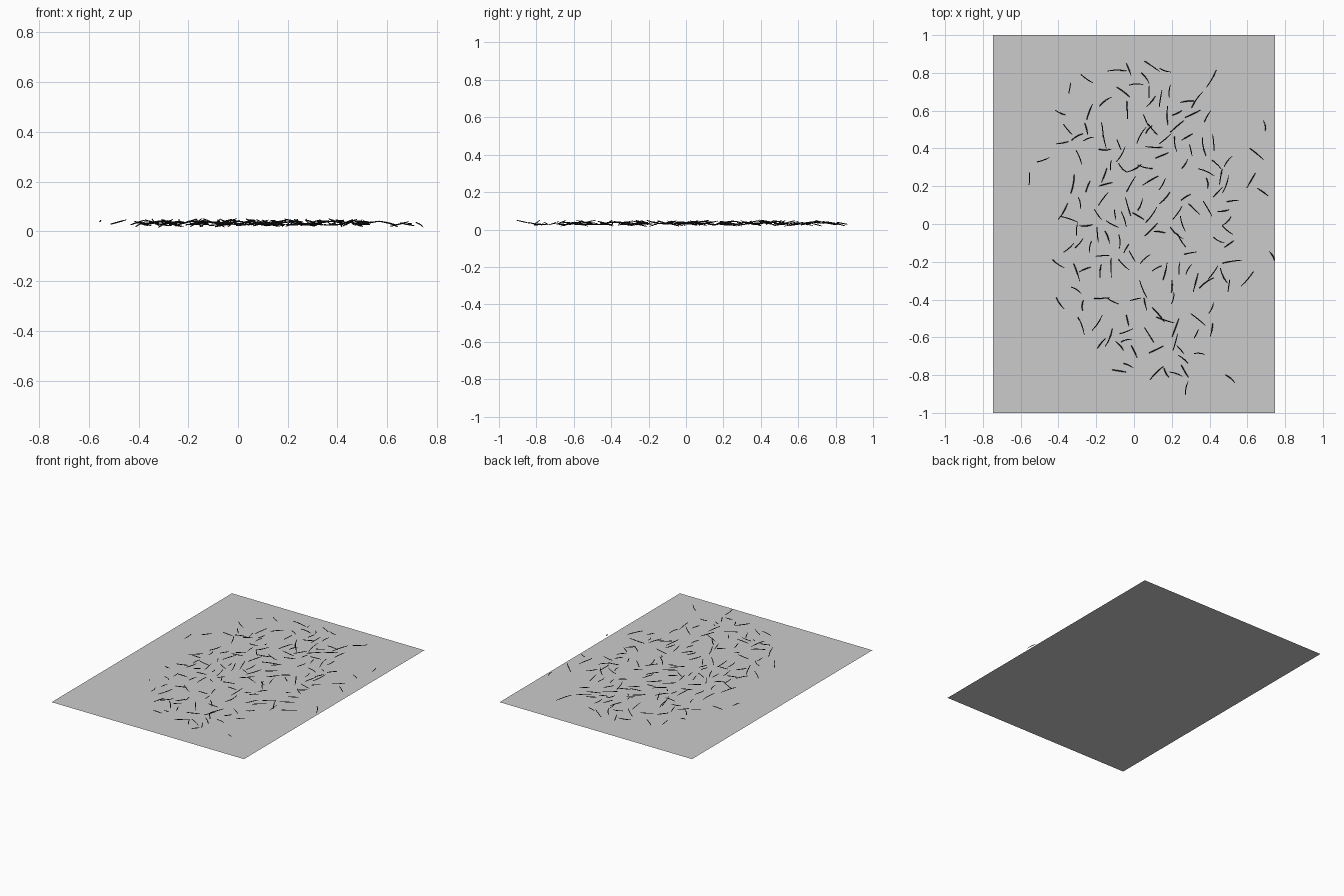
import bpy, bmesh, math, random
from mathutils import Vector

if "Cube" in bpy.data.objects:
    bpy.data.objects.remove(bpy.data.objects["Cube"])

rng = random.Random(7)

# flat ground sheet
bm = bmesh.new()
bmesh.ops.create_grid(bm, x_segments=1, y_segments=1, size=1.0)
bmesh.ops.scale(bm, vec=(0.747, 1, 1), verts=bm.verts)
me = bpy.data.meshes.new("ground_sheet")
bm.to_mesh(me)
bm.free()
bpy.context.collection.objects.link(bpy.data.objects.new("ground_sheet", me))

# most noticeable twigs: x, y, heading in degrees
KEY = [
    (-.25, .77, -35), (-.34, .72, 80), (.06, .77, -55), (.08, .70, 90), (.09, .65, 50),
    (-.09, .81, 0), (.41, .77, 60), (-.39, .59, -25), (.39, .57, 60), (-.35, .50, -50),
    (-.30, .46, 30), (-.24, .45, 20), (-.38, .43, 10), (-.17, .50, -85), (.08, .50, 50),
    (.10, .50, -50), (.04, .47, 60), (.28, .46, 30), (.42, .43, -85), (-.07, .37, 60),
    (.65, .37, -40), (.68, .17, -35), (.62, .23, 60), (.46, .25, 80), (.69, .52, -80),
    (.23, .06, 55), (-.19, .05, -55), (-.10, .05, -80), (-.29, -.10, 50), (-.04, -.13, 60),
    (-.01, -.17, -60), (.29, -.24, 60), (.20, -.33, 88), (.60, -.29, 50), (-.40, -.21, -35),
    (-.39, -.42, -55), (-.27, -.43, 85), (-.28, -.54, -70), (-.17, -.63, 50), (.33, -.58, 65),
    (.41, -.56, 80), (.28, -.87, 80), (.51, -.82, -40), (.27, -.78, -60), (.12, -.79, 45),
    (-.03, -.75, -25), (.73, -.17, -60), (-.48, .34, 20), (-.555, .24, 88),
]
twigs = [(x, y, a) for x, y, a in KEY]

# loose fill between them, within the scattered patch
while len(twigs) < 172:
    t, r = rng.uniform(0, math.tau), math.sqrt(rng.random())
    x, y = 0.08 + 0.46 * r * math.cos(t), 0.85 * r * math.sin(t)
    if min((x - p[0]) ** 2 + (y - p[1]) ** 2 for p in twigs) > 0.045 ** 2:
        twigs.append((x, y, rng.uniform(-90, 90)))


def add_twig(bm, x, y, heading, length):
    """Thin, slightly bent, tapering four-sided twig."""
    d = Vector((math.cos(heading), math.sin(heading), 0))
    side = Vector((-d.y, d.x, 0))
    up = Vector((0, 0, 1))
    mid = Vector((x, y, rng.uniform(0.026, 0.042)))
    rise = rng.uniform(-0.011, 0.011)
    bend = rng.uniform(-0.006, 0.006)
    rings = []
    for t, rad in ((-1, .0022), (-.35, .0028), (.35, .0028), (1, .0014)):
        c = mid + d * (t * length / 2) + up * (rise * t) + side * (bend * (1 - t * t))
        rings.append([bm.verts.new(c + side * (rad * u) + up * (rad * v))
                      for u, v in ((1, 0), (0, 1), (-1, 0), (0, -1))])
    for a, b in zip(rings, rings[1:]):
        for i in range(4):
            j = (i + 1) % 4
            bm.faces.new((a[i], a[j], b[j], b[i]))
    bm.faces.new(rings[0])
    bm.faces.new(rings[-1][::-1])


# scattered twigs
bm = bmesh.new()
for x, y, a in twigs:
    add_twig(bm, x, y, math.radians(a), rng.uniform(0.055, 0.105))
bmesh.ops.recalc_face_normals(bm, faces=bm.faces)
me = bpy.data.meshes.new("scattered_twigs")
bm.to_mesh(me)
bm.free()
dark = bpy.data.materials.new("dark_twig")
dark.diffuse_color = (0.02, 0.02, 0.02, 1)
dark.use_nodes = True
dark.node_tree.nodes["Principled BSDF"].inputs["Base Color"].default_value = dark.diffuse_color
me.materials.append(dark)
bpy.context.collection.objects.link(bpy.data.objects.new("scattered_twigs", me))
